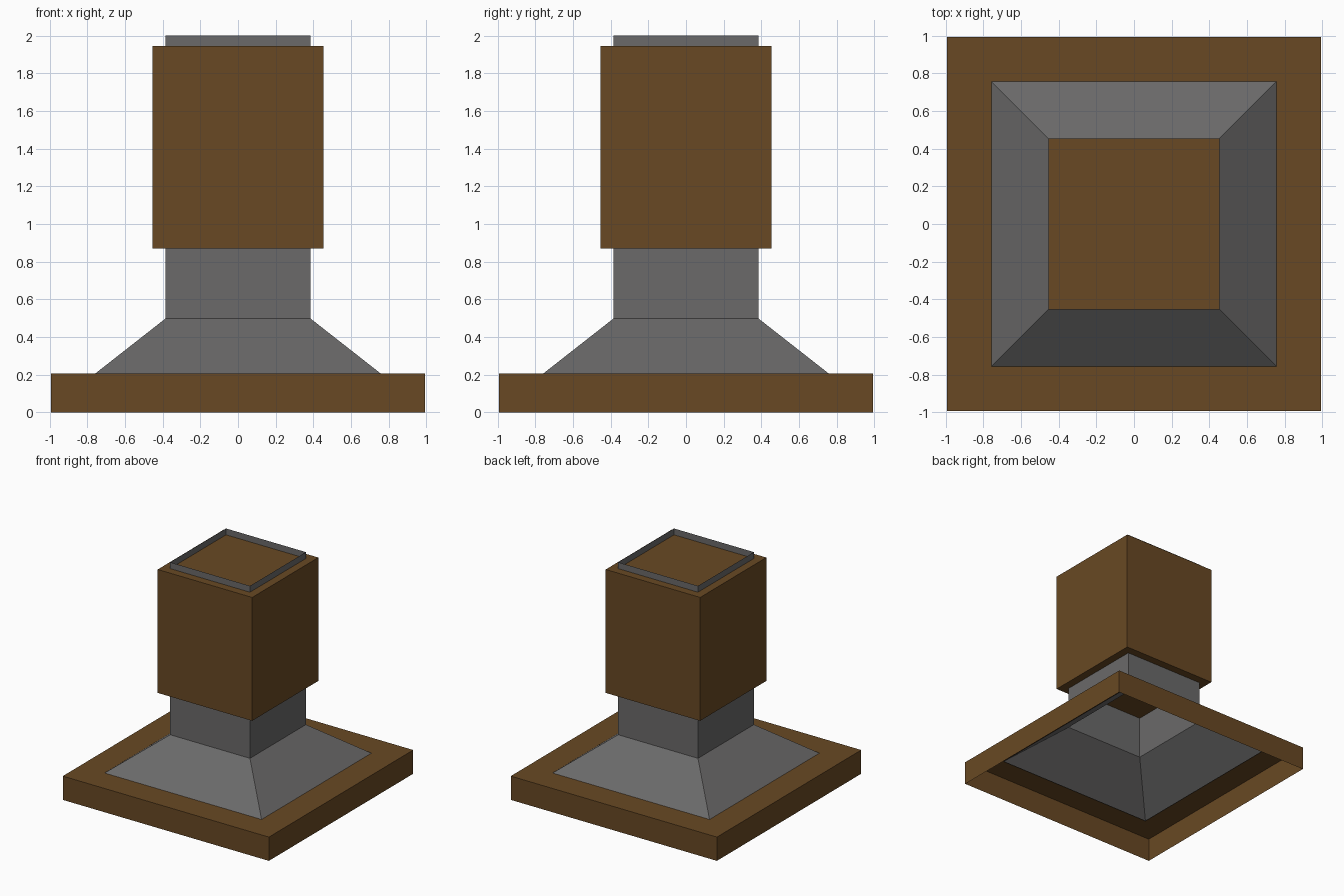
import bpy, bmesh

if "Cube" in bpy.data.objects:
    bpy.data.objects.remove(bpy.data.objects["Cube"])


def material(name, rgb):
    m = bpy.data.materials.new(name)
    m.diffuse_color = (*rgb, 1)
    m.use_nodes = True
    m.node_tree.nodes["Principled BSDF"].inputs["Base Color"].default_value = m.diffuse_color
    return m


brown = material("brown", (0.140, 0.066, 0.017))
grey = material("grey", (0.145, 0.143, 0.143))


def square_shell(name, profile, mat, cap_bottom=False, cap_top=False):
    """Sweep a (half width, z) profile around a square, as a thin sheet."""
    bm = bmesh.new()
    rings = [[bm.verts.new((sx * r, sy * r, z))
              for sx, sy in ((-1, -1), (1, -1), (1, 1), (-1, 1))]
             for r, z in profile]
    for a, b in zip(rings, rings[1:]):
        for i in range(4):
            j = (i + 1) % 4
            bm.faces.new((a[i], a[j], b[j], b[i]))
    if cap_bottom:
        bm.faces.new(rings[0][::-1])
    if cap_top:
        bm.faces.new(rings[-1])
    mesh = bpy.data.meshes.new(name)
    bm.to_mesh(mesh)
    bm.free()
    mesh.materials.append(mat)
    ob = bpy.data.objects.new(name, mesh)
    bpy.context.collection.objects.link(ob)
    return ob


# Base: open underneath, with a square opening in its top
square_shell("base_frame", [(0.993, 0), (0.993, 0.207), (0.757, 0.207)], brown)

# Flared skirt running up into an open square flue
square_shell("skirt_and_flue", [(0.768, 0.198), (0.385, 0.498), (0.385, 2.0)], grey)

# Closed box wrapped around the flue
square_shell("sleeve_box", [(0.455, 0.87), (0.455, 1.945)], brown, True, True)
